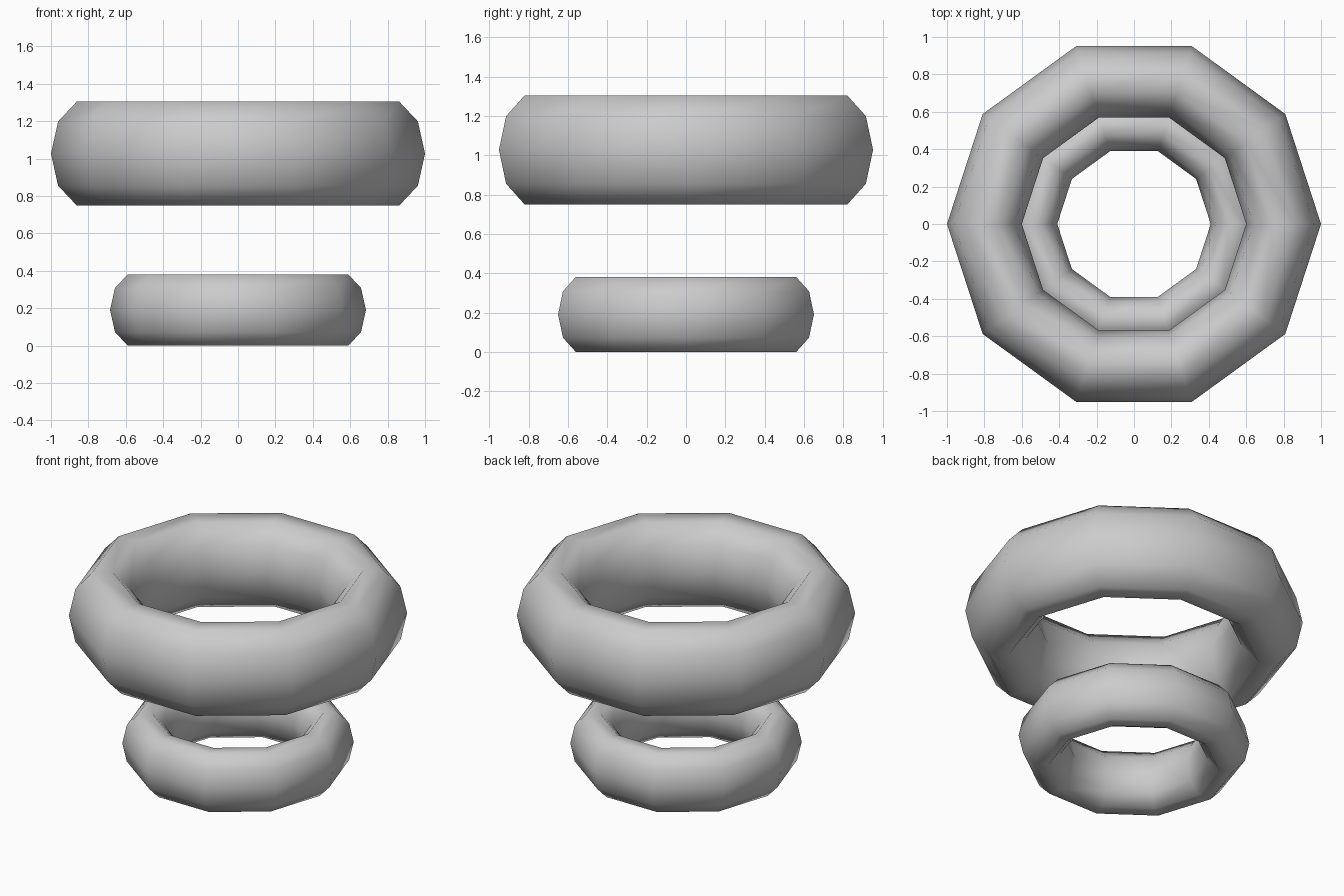
import bpy

if "Cube" in bpy.data.objects:
    bpy.data.objects.remove(bpy.data.objects["Cube"])

def ring(name, outer, height, z):
    # low-poly ten-sided torus, stretched vertically
    minor = outer * 0.2
    bpy.ops.mesh.primitive_torus_add(major_segments=10, minor_segments=10,
                                     major_radius=outer * 0.8, minor_radius=minor)
    ob = bpy.context.object
    ob.name = name
    natural = max(v.co.z for v in ob.data.vertices) * 2
    for v in ob.data.vertices:
        v.co.z *= height / natural
    ob.location = (0, 0, z)
    bpy.ops.object.shade_smooth()
    return ob

# large upper ring and small lower ring
ring("upper_ring", 1.0, 0.556, 1.027)
ring("lower_ring", 0.684, 0.381, 0.1905)
